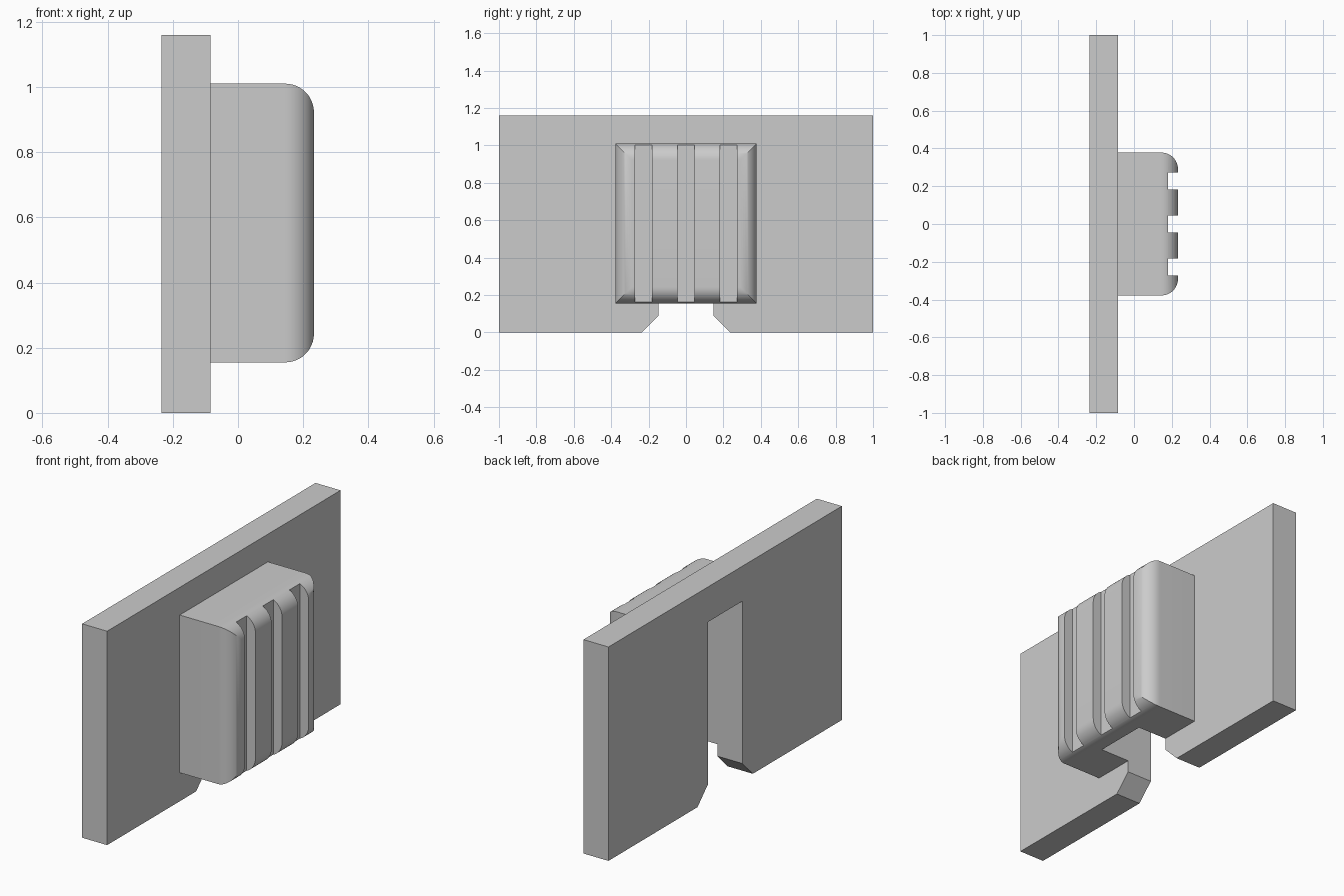
import bpy
import bmesh
import math

default = bpy.data.objects.get("Cube")
if default:
    bpy.data.objects.remove(default)

grey = bpy.data.materials.new("plain grey")
grey.use_nodes = True
colour = (0.6, 0.6, 0.6, 1)
grey.diffuse_color = colour
grey.node_tree.nodes["Principled BSDF"].inputs["Base Color"].default_value = colour

BACK, JOIN, FRONT = -0.235, -0.085, 0.233
SLOT_HALF, SLOT_TOP = 0.147, 0.97
BLOCK_HALF, BLOCK_LOW, BLOCK_HIGH = 0.378, 0.155, 1.01
RADIUS, STEPS = 0.088, 12


def make_object(name, bm):
    bmesh.ops.recalc_face_normals(bm, faces=bm.faces)
    mesh = bpy.data.meshes.new(name)
    bm.to_mesh(mesh)
    bm.free()
    mesh.materials.append(grey)
    obj = bpy.data.objects.new(name, mesh)
    bpy.context.collection.objects.link(obj)
    return obj


def loft(name, rings):
    """Skin a series of (x, outline) rings and cap both ends."""
    bm = bmesh.new()
    loops = [[bm.verts.new((x, y, z)) for y, z in outline] for x, outline in rings]
    for a, b in zip(loops, loops[1:]):
        for i in range(len(a)):
            j = (i + 1) % len(a)
            bm.faces.new((a[i], a[j], b[j], b[i]))
    bm.faces.new(loops[0])
    bm.faces.new(loops[-1])
    return make_object(name, bm)


def rectangle(half, low, high):
    return [(-half, low), (half, low), (half, high), (-half, high)]


def box(name, x0, x1, y, half, low, high):
    outline = [(y + py, z) for py, z in rectangle(half, low, high)]
    return loft(name, [(x0, outline), (x1, outline)])


def cut(target, cutter):
    mod = target.modifiers.new("cut", "BOOLEAN")
    mod.operation = "DIFFERENCE"
    mod.solver = "EXACT"
    mod.object = cutter
    bpy.ops.object.select_all(action="DESELECT")
    bpy.context.view_layer.objects.active = target
    target.select_set(True)
    bpy.ops.object.modifier_apply(modifier=mod.name)
    bpy.data.objects.remove(cutter)


# Back plate with a chamfered slot open at the bottom
half_outline = [(SLOT_HALF, SLOT_TOP), (SLOT_HALF, 0.09), (0.237, 0),
                (1, 0), (1, 1.16)]
outline = half_outline + [(-y, z) for y, z in reversed(half_outline)]
plate = loft("back_plate", [(BACK, outline), (JOIN, outline)])

# Grip block with rounded front edges meeting in mitred corners
rings = [(JOIN, rectangle(BLOCK_HALF, BLOCK_LOW, BLOCK_HIGH))]
for i in range(STEPS + 1):
    angle = math.pi / 2 * i / STEPS
    inset = RADIUS * (1 - math.cos(angle))
    rings.append((FRONT - RADIUS + RADIUS * math.sin(angle),
                  rectangle(BLOCK_HALF - inset, BLOCK_LOW + inset, BLOCK_HIGH - inset)))
block = loft("grip_block", rings)

# Slot continuing into the rear of the block
cut(block, box("slot_cutter", BACK, 0.09, 0, SLOT_HALF, 0, SLOT_TOP))

# Three vertical grooves across the front
for y in (-0.228, 0, 0.228):
    cut(block, box("groove_cutter", 0.18, 0.4, y, 0.045, 0, 1.2))

# Smooth rounded edges, crisp corners
block.select_set(True)
bpy.context.view_layer.objects.active = block
bpy.ops.object.shade_smooth_by_angle(angle=math.radians(30))
